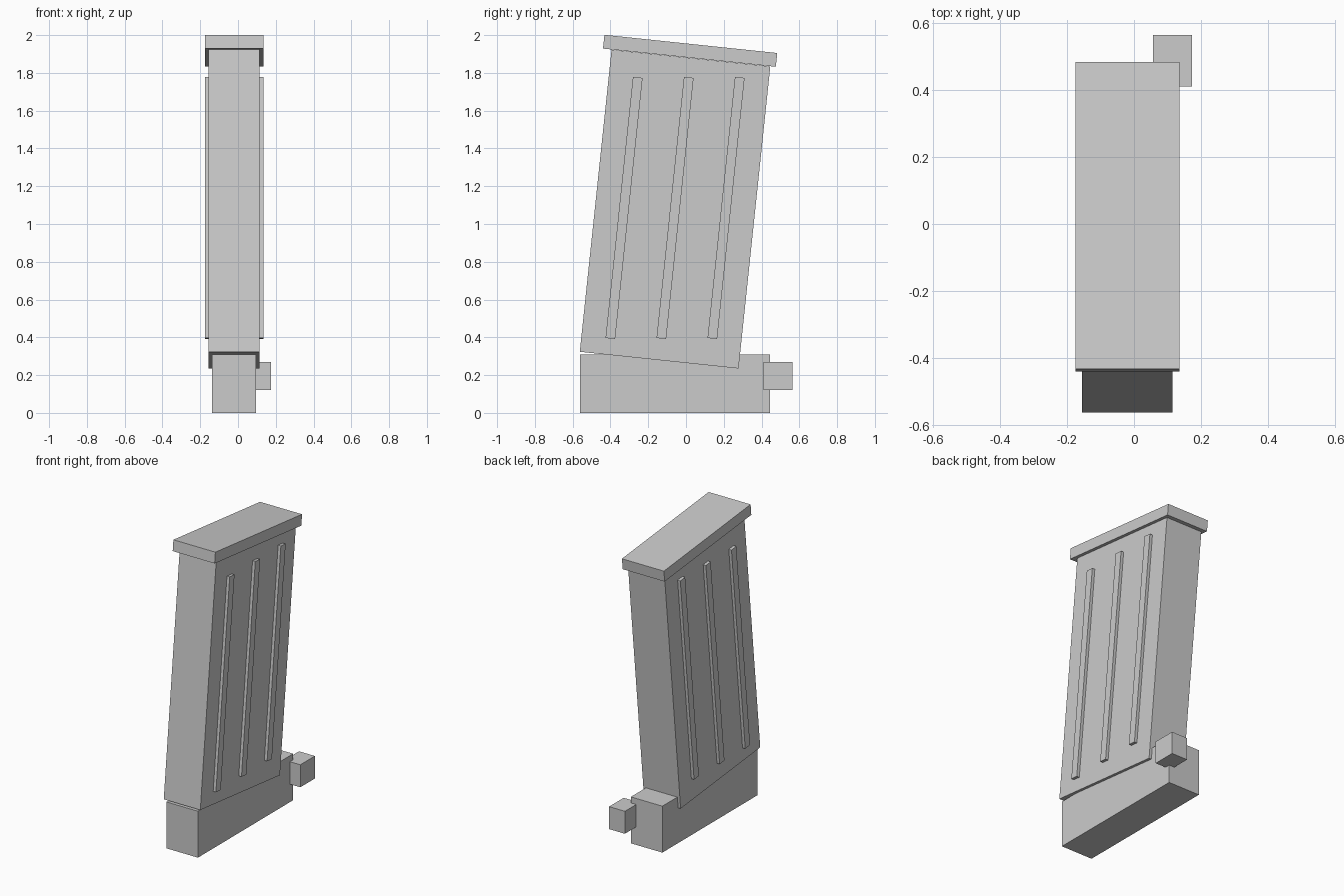
import bpy
from math import radians, sin, cos

cube = bpy.data.objects.get("Cube")
if cube:
    bpy.data.objects.remove(cube, do_unlink=True)

grey = bpy.data.materials.new("plain grey")
grey.use_nodes = True
colour = (0.6, 0.6, 0.6, 1)
grey.diffuse_color = colour
grey.node_tree.nodes["Principled BSDF"].inputs["Base Color"].default_value = colour

LEAN = radians(6)
MID_X = -0.02  # centre plane of the body


def box(name, centre, size, lean=0.0):
    """Box of the given size, tilted backwards by the lean angle."""
    bpy.ops.mesh.primitive_cube_add(size=1, location=centre, rotation=(-lean, 0, 0))
    obj = bpy.context.object
    obj.name = name
    obj.scale = size
    obj.data.materials.append(grey)
    return obj


# Upright foot block with the small catch on its back corner
box("base", (MID_X, -0.058, 0.155), (0.233, 1.005, 0.31))
box("catch", (0.115, 0.487, 0.195), (0.117, 0.154, 0.15))

# Leaning body
body_y, body_z, body_height = -0.058, 1.079, 1.608
box("body", (MID_X, body_y, body_z), (0.27, 0.845, body_height), LEAN)

# Cap plate resting on the body's top end
cap_height = 0.073
rise = (body_height + cap_height) / 2
box("cap", (MID_X, body_y + rise * sin(LEAN) - 0.008, body_z + rise * cos(LEAN) + 0.002),
    (0.31, 0.92, cap_height), LEAN)

# Three raised ribs on each broad side
for side, sign in (("left", 1), ("right", -1)):
    for i in range(3):
        box(f"{side}_rib_{i + 1}", (MID_X + sign * 0.135, body_y + (i - 1) * 0.27, 1.085),
            (0.04, 0.051, 1.39), LEAN)
